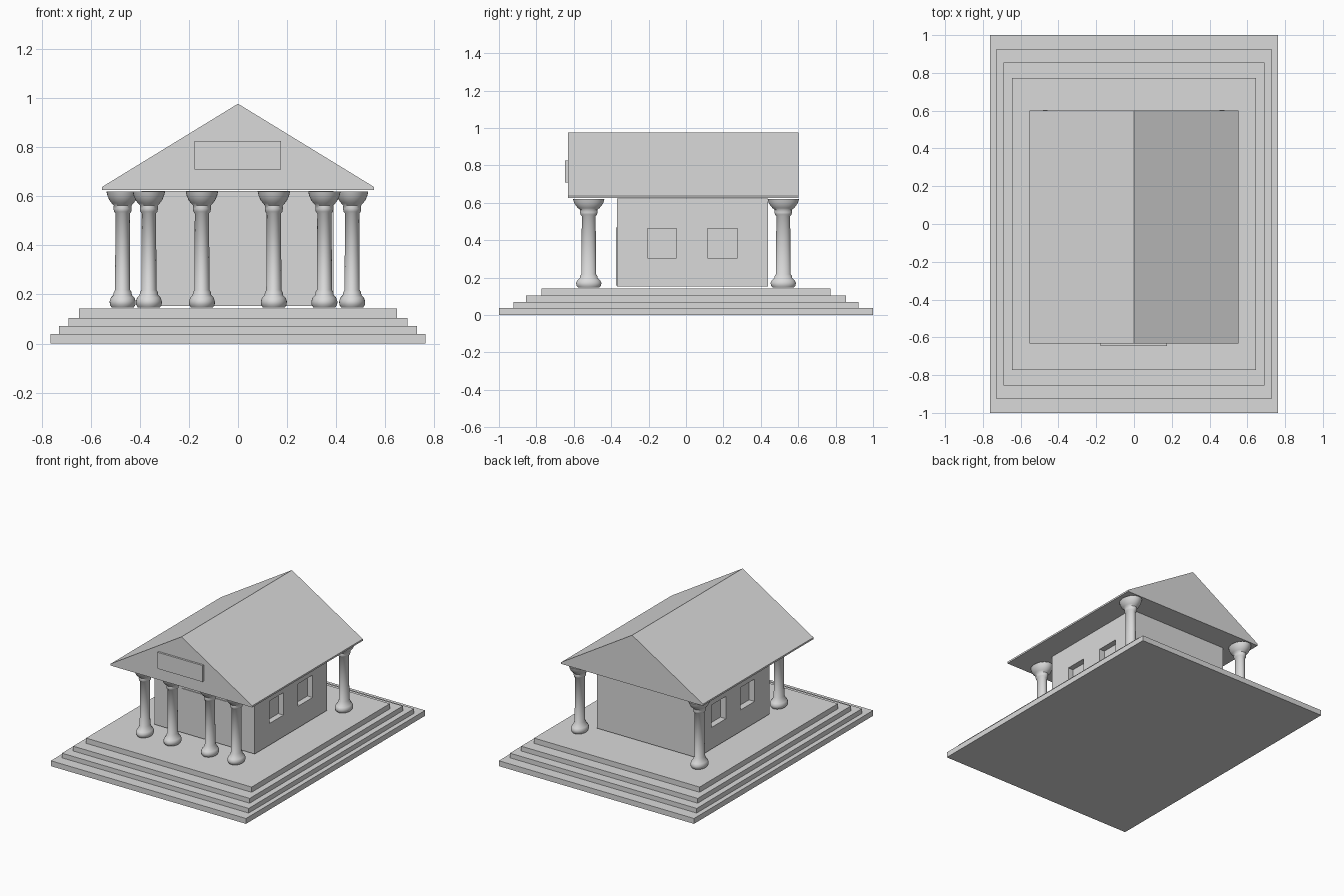
import bpy
import bmesh
import math

old = bpy.data.objects.get("Cube")
if old:
    bpy.data.objects.remove(old, do_unlink=True)

stone = bpy.data.materials.new("pale_grey_stone")
stone.use_nodes = True
stone.diffuse_color = (0.7, 0.7, 0.7, 1)
stone.node_tree.nodes["Principled BSDF"].inputs["Base Color"].default_value = (0.7, 0.7, 0.7, 1)


def finish(name, bm, smooth=False):
    """Turn a bmesh into a named stone object."""
    bmesh.ops.recalc_face_normals(bm, faces=bm.faces)
    mesh = bpy.data.meshes.new(name)
    bm.to_mesh(mesh)
    bm.free()
    mesh.materials.append(stone)
    obj = bpy.data.objects.new(name, mesh)
    bpy.context.collection.objects.link(obj)
    if smooth:
        bpy.ops.object.select_all(action="DESELECT")
        obj.select_set(True)
        bpy.context.view_layer.objects.active = obj
        bpy.ops.object.shade_smooth_by_angle(angle=math.radians(50))
    return obj


def box(name, x, y, z):
    """Box from three (low, high) ranges."""
    bm = bmesh.new()
    bmesh.ops.create_cube(bm, size=1)
    for v in bm.verts:
        for i, (low, high) in enumerate((x, y, z)):
            v.co[i] = high if v.co[i] > 0 else low
    return finish(name, bm)


# Stepped platform
bottom = 0
for i, (hx, hy, top) in enumerate([(0.763, 1, 0.038), (0.73, 0.923, 0.071),
                                   (0.69, 0.855, 0.105), (0.647, 0.772, 0.142)]):
    box(f"step_{i + 1}", (-hx, hx), (-hy, hy), (bottom, top))
    bottom = top

# Hall with recessed side windows
hall = box("hall_walls", (-0.393, 0.39), (-0.37, 0.438), (0.153, 0.622))
for side in (-1, 1):
    for y in ((-0.205, -0.05), (0.115, 0.275)):
        x = sorted((side * 0.35, side * 0.5))
        cutter = box("window_cutter", x, y, (0.306, 0.464))
        cutter.hide_render = True
        mod = hall.modifiers.new("window", "BOOLEAN")
        mod.operation = "DIFFERENCE"
        mod.solver = "EXACT"
        mod.object = cutter
        bpy.context.view_layer.objects.active = hall
        bpy.ops.object.modifier_apply(modifier=mod.name)
        bpy.data.objects.remove(cutter, do_unlink=True)

# Door panel on the front wall
box("door", (-0.178, 0.175), (-0.375, -0.368), (0.157, 0.467))

# Gabled roof: a five-sided profile swept along y
bm = bmesh.new()
profile = [(-0.554, 0.626), (0.554, 0.626), (0.554, 0.638), (0, 0.977), (-0.554, 0.638)]
gable = bm.faces.new([bm.verts.new((x, -0.632, z)) for x, z in profile])
sweep = bmesh.ops.extrude_face_region(bm, geom=[gable], use_keep_orig=True)
for v in sweep["geom"]:
    if isinstance(v, bmesh.types.BMVert):
        v.co.y = 0.602
finish("roof", bm)

# Blank plaque on the front gable
box("gable_plaque", (-0.178, 0.175), (-0.646, -0.625), (0.71, 0.826))

# Turned columns, deeper than they are wide
COLUMN = [(0.045, 0.147), (0.052, 0.158), (0.053, 0.172), (0.048, 0.187), (0.038, 0.197),
          (0.036, 0.21), (0.031, 0.218), (0.029, 0.53), (0.035, 0.537), (0.037, 0.55),
          (0.036, 0.562), (0.045, 0.572), (0.054, 0.584), (0.062, 0.602), (0.066, 0.62)]
SIDES = 32


def column(name, x, y):
    bm = bmesh.new()
    rings = []
    for r, z in COLUMN:
        angles = [math.tau * k / SIDES for k in range(SIDES)]
        rings.append([bm.verts.new((x + r * math.cos(a), y + 1.27 * r * math.sin(a), z))
                      for a in angles])
    for low, high in zip(rings, rings[1:]):
        for k in range(SIDES):
            n = (k + 1) % SIDES
            bm.faces.new((low[k], low[n], high[n], high[k]))
    bm.faces.new(rings[0])
    bm.faces.new(rings[-1])
    finish(name, bm, smooth=True)


for i, x in enumerate((-0.363, -0.147, 0.146, 0.352)):
    column(f"front_column_{i + 1}", x, -0.52)
for i, x in enumerate((-0.47, 0.465)):
    column(f"back_column_{i + 1}", x, 0.52)
